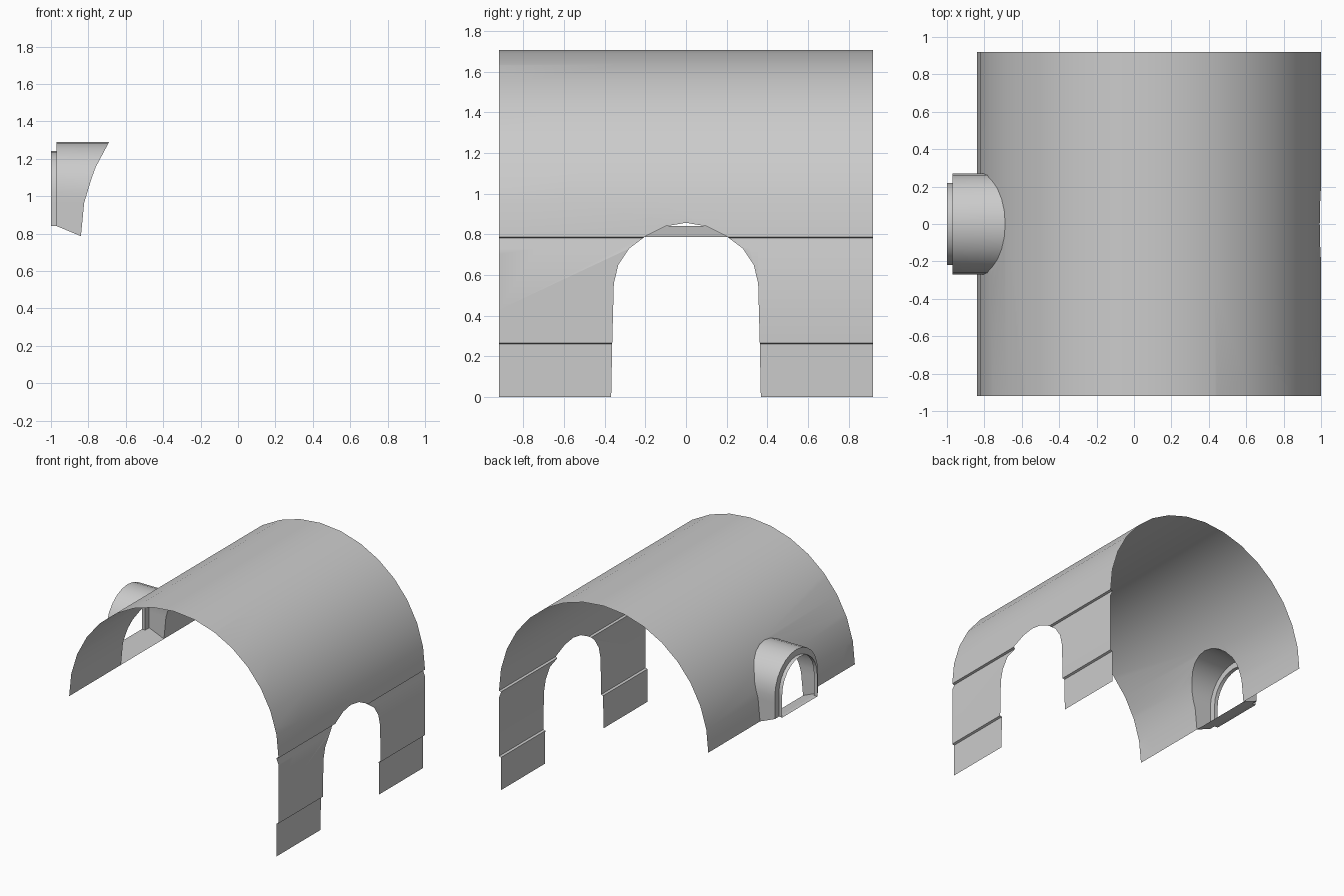
import bpy
import bmesh
from math import sin, cos, pi, radians
from mathutils import Vector

old = bpy.data.objects.get("Cube")
if old:
    bpy.data.objects.remove(old, do_unlink=True)

stone = bpy.data.materials.new("plain_grey")
stone.use_nodes = True
grey = (0.6, 0.6, 0.6, 1)
stone.diffuse_color = grey
stone.node_tree.nodes["Principled BSDF"].inputs["Base Color"].default_value = grey

CX, CZ, R, HALF, SEGS = 0.08, 0.786, 0.92, 0.92, 16


def finish(bm, name):
    mesh = bpy.data.meshes.new(name)
    bm.to_mesh(mesh)
    bm.free()
    mesh.materials.append(stone)
    obj = bpy.data.objects.new(name, mesh)
    bpy.context.collection.objects.link(obj)
    bpy.ops.object.select_all(action="DESELECT")
    obj.select_set(True)
    bpy.context.view_layer.objects.active = obj
    bpy.ops.object.shade_smooth_by_angle(angle=radians(30))
    return obj


def sheet(profile):
    """Open sheet: an x-z profile swept along y."""
    bm = bmesh.new()
    rows = [[bm.verts.new((x, y, z)) for y in (-HALF, HALF)] for x, z in profile]
    for (a, b), (c, d) in zip(rows, rows[1:]):
        bm.faces.new((a, b, d, c))
    return bm


def cut_opening(bm, outline, side):
    """Cut a convex y-z outline through the faces on one side of x = 0."""
    mid = sum((Vector((0, *p)) for p in outline), Vector()) / len(outline)
    inside = [f for f in bm.faces if f.calc_center_median().x * side > 0]
    for p, q in zip(outline, outline[1:] + outline[:1]):
        a, b = Vector((0, *p)), Vector((0, *q))
        normal = (b - a).cross(Vector((1, 0, 0))).normalized()
        if normal.dot(mid - a) < 0:
            normal.negate()
        geom = {e for f in inside for e in [*f.verts, *f.edges, f]}
        cut = bmesh.ops.bisect_plane(bm, geom=list(geom), dist=1e-5, plane_co=a, plane_no=normal)
        faces = {g for g in cut["geom"] if isinstance(g, bmesh.types.BMFace)}
        inside = [f for f in faces if normal.dot(f.calc_center_median() - a) > 0]
    bmesh.ops.delete(bm, geom=inside, context="FACES")


# Round-headed doorway outline, mirrored about y = 0
half_door = [(0.37, -0.1), (0.363, 0.26), (0.355, 0.56), (0.333, 0.65),
             (0.28, 0.73), (0.2, 0.79), (0.1, 0.84)]
doorway = half_door + [(0, 0.857)] + [(-y, z) for y, z in reversed(half_door)]

# Barrel vault profile, from the window side over to the door side
arc = [(CX - R * cos(pi * i / SEGS), CZ + R * sin(pi * i / SEGS)) for i in range(SEGS + 1)]


def vault_x(z):
    """Position of the faceted vault on the window side at height z."""
    for (x0, z0), (x1, z1) in zip(arc, arc[1:]):
        if z <= z1:
            return x0 + (x1 - x0) * (z - z0) / (z1 - z0)


# Window outline: straight jambs and a round head
SPRING, SILL, OUTER, INNER = 1.02, 0.84, 0.27, 0.22


def window_outline(r, base):
    jamb = [(r, base), (r, arc[1][1]), (r, SPRING)]
    head = [(r * cos(pi * i / 12), SPRING + r * sin(pi * i / 12)) for i in range(1, 12)]
    return jamb + head + [(-y, z) for y, z in reversed(jamb)]


# Vault with the doorway and window openings
bm = sheet(arc)
cut_opening(bm, doorway, 1)
hole = window_outline(OUTER, CZ)
cut_opening(bm, [(y, z - 0.1 if z == CZ else z) for y, z in hole if z != arc[1][1]], -1)
finish(bm, "barrel_vault")

# Side wall with a groove below the vault and a recessed plinth
bm = sheet([(1.0, CZ), (0.982, 0.781), (0.982, 0.778), (1.0, 0.732),
            (1.0, 0.266), (0.983, 0.26), (0.983, 0)])
cut_opening(bm, doorway, 1)
finish(bm, "door_side_wall")

# Window surround: tunnel from the vault, front shoulder and narrow rim
bm = bmesh.new()
rings = [
    [(vault_x(z), y, z) for y, z in hole],
    [(-0.97, y, z) for y, z in window_outline(OUTER, SILL)],
    [(-0.97, y, z) for y, z in window_outline(INNER, SILL)],
    [(-1.0, y, z) for y, z in window_outline(INNER, SILL)],
]
rings = [[bm.verts.new(p) for p in ring] for ring in rings]
for level, (near, far) in enumerate(zip(rings, rings[1:])):
    count = len(near)
    # The shoulder has no face along the sill
    for i in range(count - 1 if level == 1 else count):
        j = (i + 1) % count
        bm.faces.new((near[i], near[j], far[j], far[i]))
bmesh.ops.recalc_face_normals(bm, faces=bm.faces)
finish(bm, "window_surround")
